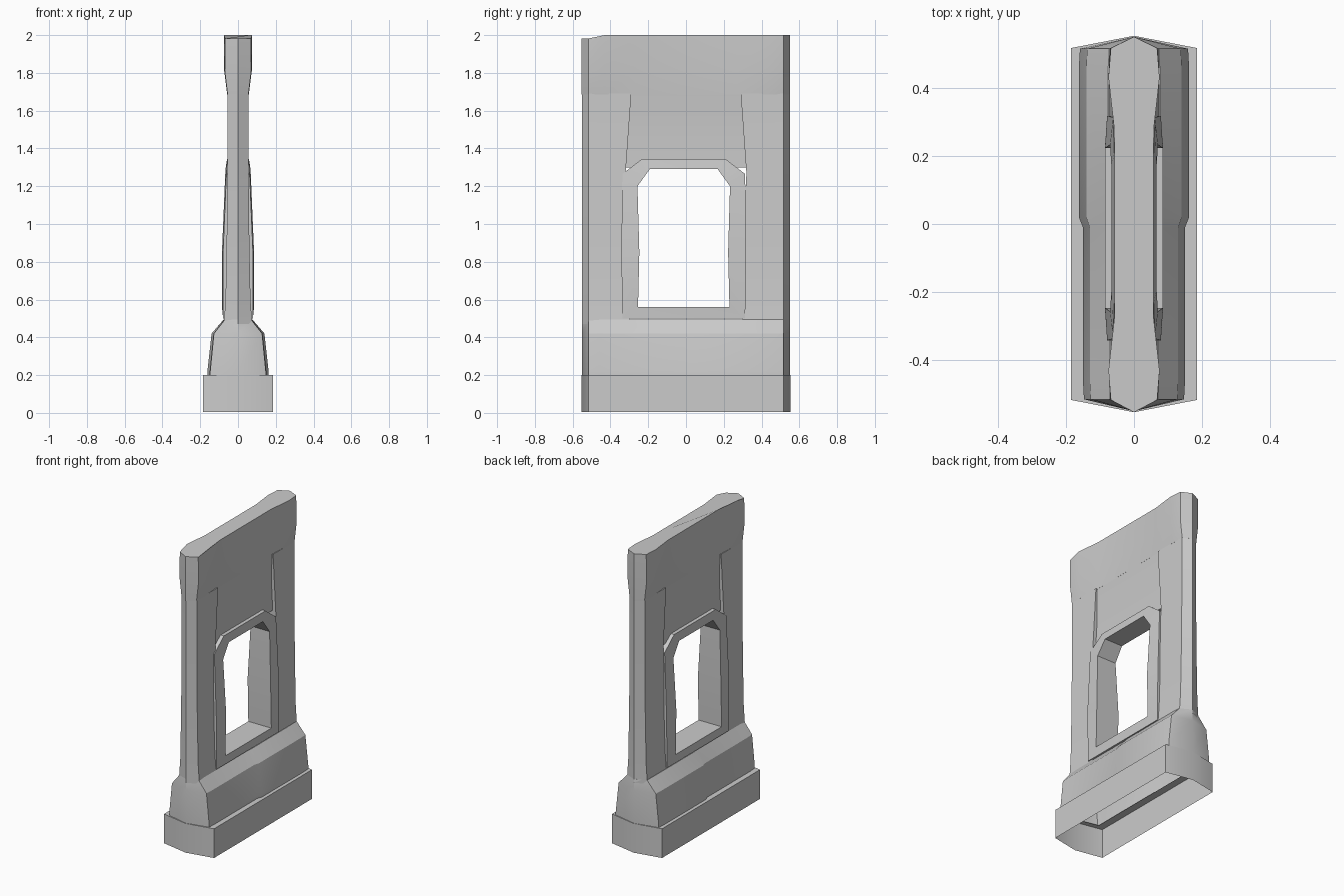
import bpy
import bmesh
import math

if "Cube" in bpy.data.objects:
    bpy.data.objects.remove(bpy.data.objects["Cube"])


def finish(name, bm, angle=30):
    bmesh.ops.recalc_face_normals(bm, faces=bm.faces)
    mesh = bpy.data.meshes.new(name)
    bm.to_mesh(mesh)
    bm.free()
    ob = bpy.data.objects.new(name, mesh)
    bpy.context.collection.objects.link(ob)
    bpy.ops.object.select_all(action='DESELECT')
    ob.select_set(True)
    bpy.context.view_layer.objects.active = ob
    bpy.ops.object.shade_smooth_by_angle(angle=math.radians(angle))
    return ob


def loft(name, rings, bottom=True, top=True):
    bm = bmesh.new()
    loops = [[bm.verts.new(p) for p in ring] for ring in rings]
    for a, b in zip(loops, loops[1:]):
        n = len(a)
        for i in range(n):
            j = (i + 1) % n
            bm.faces.new((a[i], a[j], b[j], b[i]))
    if bottom:
        bm.faces.new(loops[0][::-1])
    if top:
        bm.faces.new(loops[-1])
    return finish(name, bm)


def mirrored(half, z):
    """Plan outline from its +x side; first and last points lie on x = 0."""
    return ([(x, y, z) for x, y in half] +
            [(-x, y, z) for x, y in half[-2:0:-1]])


# Hollow plinth with pointed ends
def plinth_ring(w, y, tip, z):
    return mirrored([(0, -tip), (w, -y), (w, y), (0, tip)], z)


loft("plinth", [plinth_ring(0.185, 0.517, 0.553, 0.005),
                plinth_ring(0.185, 0.517, 0.553, 0.2),
                plinth_ring(0.135, 0.49, 0.52, 0.2)], False, False)


# Sloping skirt, stepped at the middle
def skirt_ring(a, b, e, tip, z):
    return mirrored([(0, -tip), (a * e, -0.515), (a, -0.46), (a, -0.01),
                     (b, 0.02), (b, 0.46), (b * e, 0.515), (0, tip)], z)


loft("skirt", [skirt_ring(0.150, 0.162, 0.98, 0.55, 0.2),
               skirt_ring(0.150, 0.162, 0.98, 0.55, 0.22),
               skirt_ring(0.130, 0.140, 0.98, 0.55, 0.42),
               skirt_ring(0.072, 0.076, 0.95, 0.55, 0.495)], False, True)

# Side pillars with pointed outer edges
for side, s in (("front", -1), ("back", 1)):
    rings = []
    for z, w, inner in ((0.47, 0.075, 0.30), (0.6, 0.066, 0.30),
                        (0.9, 0.060, 0.30), (1.27, 0.056, 0.32),
                        (1.69, 0.056, 0.29)):
        rings.append([(-w, s * inner, z), (w, s * inner, z),
                      (w, s * 0.515, z), (0, s * 0.55, z),
                      (-w, s * 0.515, z)])
    loft(side + "_pillar", rings)


# Lintel, pinched in the middle and at both ends
def lintel_ring(m, w, e, z, drop=0):
    half = [(0, -0.553), (e, -0.517), (w, -0.43), (m, -0.27),
            (m, 0.27), (w, 0.43), (e, 0.517), (0, 0.55)]
    return [(x, y, z - drop if y < -0.5 else z)
            for x, y, z in mirrored(half, z)]


loft("lintel", [lintel_ring(0.048, 0.057, 0.055, 1.685),
                lintel_ring(0.054, 0.073, 0.070, 1.81),
                lintel_ring(0.057, 0.075, 0.068, 2.0, 0.018)])

# Recessed panel over the opening
loft("recessed_panel", [[(-w, -0.33, z), (w, -0.33, z), (w, 0.32, z), (-w, 0.32, z)]
                        for z, w in ((1.24 + 0.06, 0.034), (1.45, 0.034),
                                     (1.58, 0.040), (1.69, 0.048))])

# Raised window frame: right-hand outlines mirrored about the opening's centre
outer = [(0.325, 0.50), (0.33, 0.85), (0.325, 1.265), (0.22, 1.345)]
inner = [(0.242, 0.56), (0.235, 0.85), (0.245, 1.20), (0.18, 1.29)]


def full_outline(points):
    c = -0.012
    return ([(c + y, z) for y, z in points] +
            [(c - y, z) for y, z in points[::-1]])


def frame_x(z):
    return 0.085 if z < 0.86 else 0.085 - 0.021 * (z - 0.86) / 0.485


bm = bmesh.new()
sections = []
for outline, sign, inset in ((outer, 1, 0.006), (inner, 1, 0),
                             (inner, -1, 0), (outer, -1, 0.006)):
    sections.append([bm.verts.new((sign * (frame_x(z) - inset), y, z))
                     for y, z in full_outline(outline)])
for k in range(4):
    a, b = sections[k], sections[(k + 1) % 4]
    for i in range(len(a)):
        j = (i + 1) % len(a)
        bm.faces.new((a[i], a[j], b[j], b[i]))
finish("window_frame", bm, 25)
